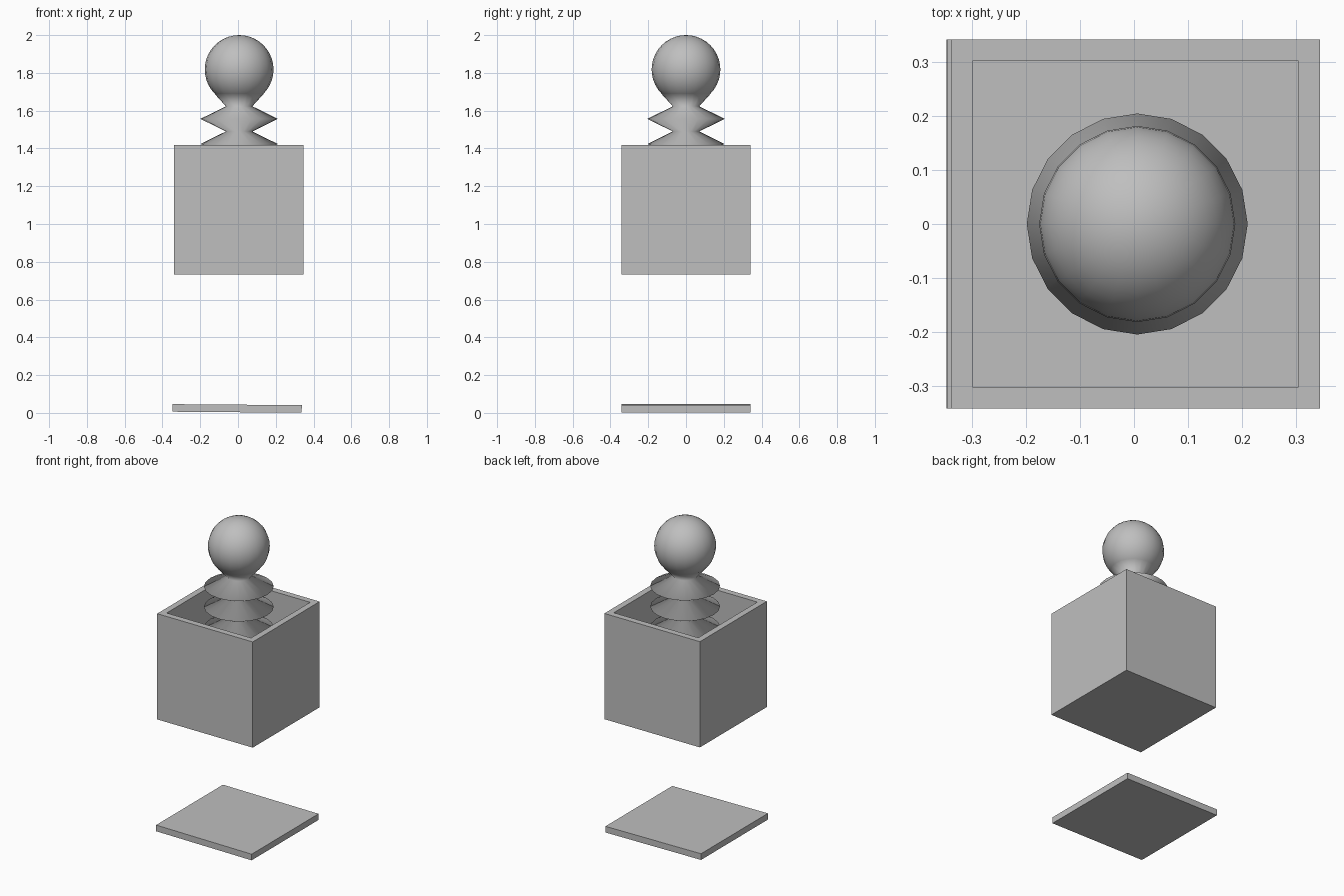
import bpy, bmesh, math
from mathutils import Matrix

if "Cube" in bpy.data.objects:
    bpy.data.objects.remove(bpy.data.objects["Cube"])

grey = bpy.data.materials.new("plain_grey")
grey.diffuse_color = (0.52, 0.52, 0.52, 1)
grey.use_nodes = True
grey.node_tree.nodes["Principled BSDF"].inputs["Base Color"].default_value = grey.diffuse_color
CX = 0.006      # axis of spring and head
WALL = 0.04
HALF = 0.3425


def finish(name, bm, smooth=False):
    bmesh.ops.recalc_face_normals(bm, faces=bm.faces[:])
    for f in bm.faces:
        f.smooth = smooth
    me = bpy.data.meshes.new(name)
    bm.to_mesh(me)
    bm.free()
    me.materials.append(grey)
    ob = bpy.data.objects.new(name, me)
    bpy.context.collection.objects.link(ob)
    return ob


def slab(bm, size, centre):
    mat = Matrix.Translation(centre) @ Matrix.Diagonal((*size, 1))
    return bmesh.ops.create_cube(bm, size=1, matrix=mat)


# open box: cube with its top inset and sunk to the floor
Z0, Z1 = 0.733, 1.418
bm = bmesh.new()
slab(bm, (2 * HALF, 2 * HALF, Z1 - Z0), (0.003, 0, (Z0 + Z1) / 2))
top = max(bm.faces, key=lambda f: f.calc_center_median().z)
bmesh.ops.inset_region(bm, faces=[top], thickness=WALL, use_even_offset=True)
hole = bmesh.ops.extrude_face_region(bm, geom=[top])
bmesh.ops.translate(bm, vec=(0, 0, Z0 + WALL - Z1),
                    verts=[g for g in hole["geom"] if isinstance(g, bmesh.types.BMVert)])
if top.is_valid:
    bmesh.ops.delete(bm, geom=[top], context='FACES_ONLY')
finish("box", bm)

# fallen lid, resting with a very slight tilt
bm = bmesh.new()
slab(bm, (2 * HALF, 2 * HALF, 0.040), (0, 0, 0))
lid = finish("lid", bm)
lid.location = (-0.005, 0, 0.0235)
lid.rotation_euler = (0, 0.008, 0)

# bellows spring: softly shaded zigzag profile spun in 20 steps,
# with a neck flaring up to meet the ball
SIDES, PITCH = 20, 0.133
profile = [(0.13, 1.689)]
z = 1.623
while z > Z0 + WALL + PITCH / 2:
    profile += [(0.07, z), (0.205, z - PITCH / 2)]
    z -= PITCH
profile.append((0.09, Z0 + WALL))
bm = bmesh.new()
rings = [[bm.verts.new((CX + r * math.cos(i * math.tau / SIDES),
                        r * math.sin(i * math.tau / SIDES), h))
          for i in range(SIDES)] for r, h in profile]
for a, b in zip(rings, rings[1:]):
    for i in range(SIDES):
        j = (i + 1) % SIDES
        bm.faces.new((a[i], a[j], b[j], b[i]))
finish("spring", bm, smooth=True)

# ball head
bm = bmesh.new()
bmesh.ops.create_uvsphere(bm, u_segments=SIDES, v_segments=20, radius=0.182,
                          matrix=Matrix.Translation((CX, 0, 1.818)))
finish("head", bm, smooth=True)
